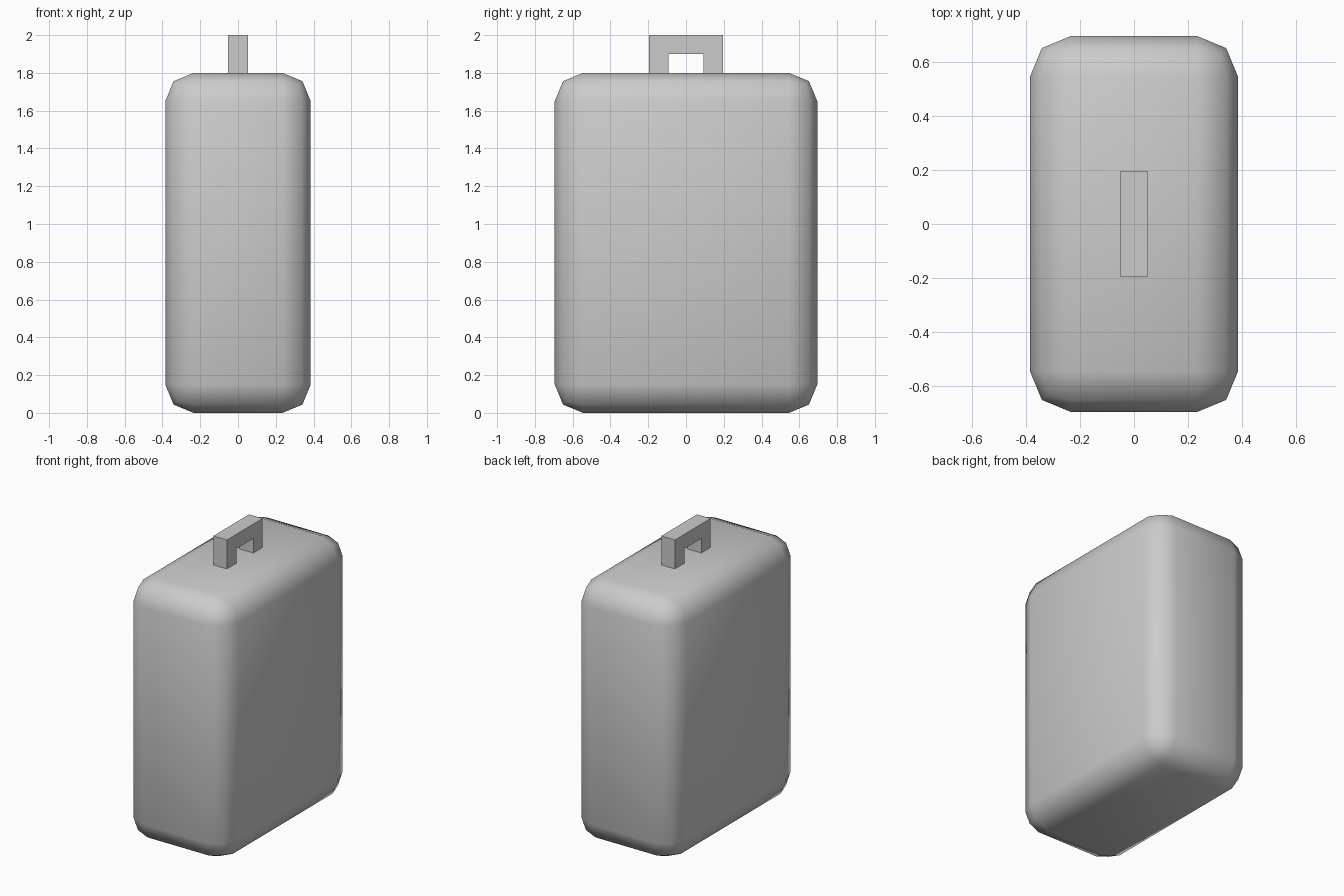
import bpy, bmesh

if "Cube" in bpy.data.objects:
    bpy.data.objects.remove(bpy.data.objects["Cube"])


def finish(bm, name):
    bmesh.ops.recalc_face_normals(bm, faces=bm.faces)
    mesh = bpy.data.meshes.new(name)
    bm.to_mesh(mesh)
    bm.free()
    obj = bpy.data.objects.new(name, mesh)
    bpy.context.collection.objects.link(obj)
    return obj


# Case body: box with two-step rounded edges, smooth shaded
bm = bmesh.new()
bmesh.ops.create_cube(bm, size=1)
bmesh.ops.scale(bm, vec=(0.77, 1.39, 1.8), verts=bm.verts)
bmesh.ops.translate(bm, vec=(0, 0, 0.9), verts=bm.verts)
body = finish(bm, "case_body")
bevel = body.modifiers.new("rounded_edges", 'BEVEL')
bevel.width = 0.15
bevel.segments = 2
for poly in body.data.polygons:
    poly.use_smooth = True

# Carry handle: square arch profile (y, z) extruded across x
profile = [(-0.195, 1.8), (-0.195, 2.0), (0.195, 2.0), (0.195, 1.8),
           (0.093, 1.8), (0.093, 1.9), (-0.093, 1.9), (-0.093, 1.8)]
half_width = 0.052
bm = bmesh.new()
face = bm.faces.new([bm.verts.new((-half_width, y, z)) for y, z in profile])
extruded = bmesh.ops.extrude_face_region(bm, geom=[face], use_keep_orig=True)
bmesh.ops.translate(bm, vec=(2 * half_width, 0, 0),
                    verts=[v for v in extruded["geom"] if isinstance(v, bmesh.types.BMVert)])
handle = finish(bm, "carry_handle")
